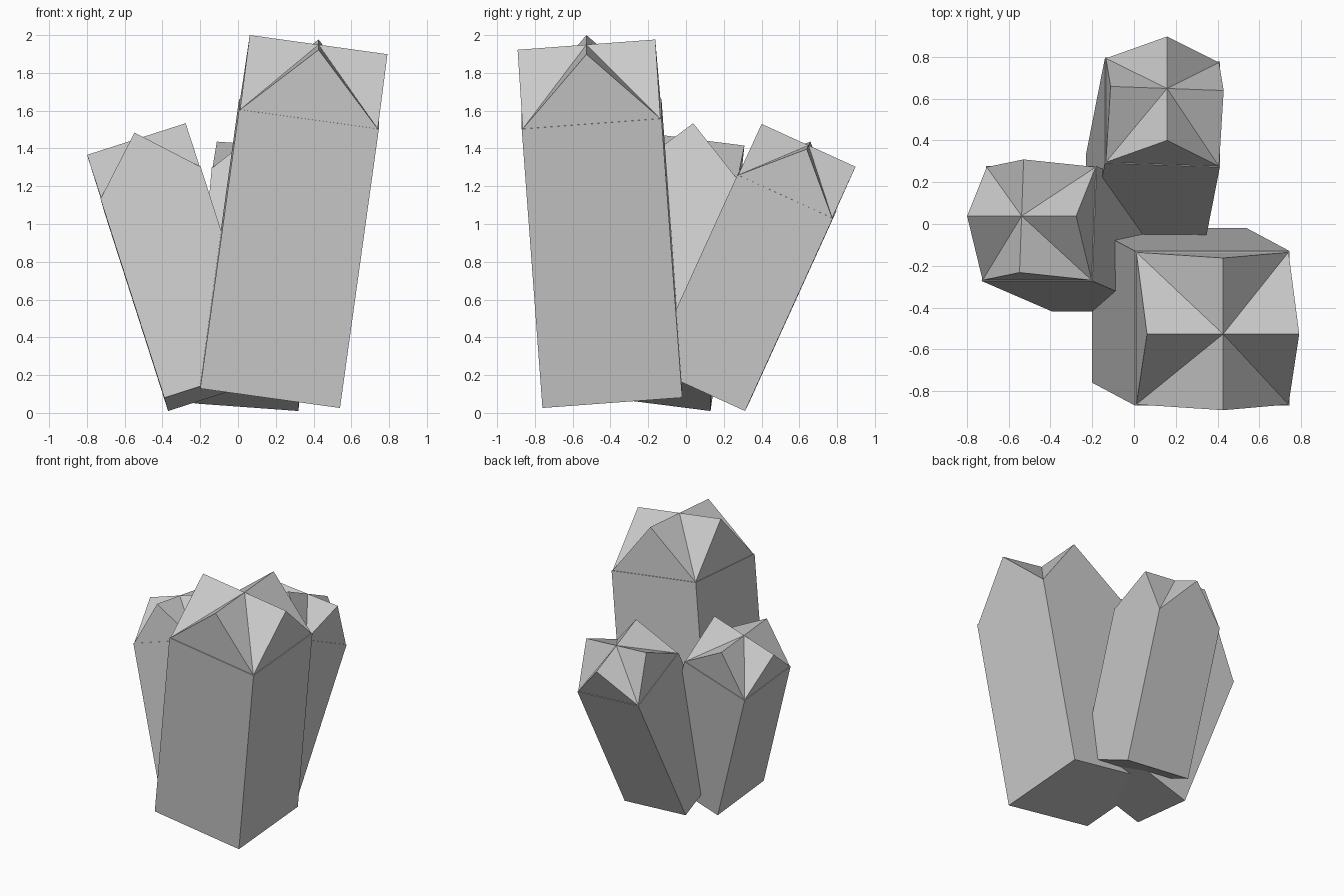
import bpy, bmesh
from mathutils import Vector

if "Cube" in bpy.data.objects:
    bpy.data.objects.remove(bpy.data.objects["Cube"])


def crystal(name, base, u, v, length):
    """Leaning square prism topped by a cross-gabled cap; u, v are full side vectors."""
    base, u, v = Vector(base), Vector(u) / 2, Vector(v) / 2
    axis = u.cross(v).normalized()
    size = (u.length + v.length) / 2
    eave = base + axis * length
    ridge = eave + axis * size
    signs = [(-1, -1), (1, -1), (1, 1), (-1, 1)]
    inset = 0.985
    bm = bmesh.new()

    def ring(centre, s):
        return [bm.verts.new(centre + (u * a + v * b) * s) for a, b in signs]

    bottom, top, cap = ring(base, 1), ring(eave, 1), ring(eave, inset)
    mids = [bm.verts.new(ridge + d * inset) for d in (-v, u, v, -u)]
    apex = bm.verts.new(ridge)

    # Body sides, tiny ledge, gables and roof slopes
    bm.faces.new(bottom[::-1])
    for i in range(4):
        j = (i + 1) % 4
        bm.faces.new((bottom[i], bottom[j], top[j], top[i]))
        bm.faces.new((top[i], top[j], cap[j], cap[i]))
        bm.faces.new((cap[i], cap[j], mids[i]))
        bm.faces.new((mids[i], cap[j], apex))
        bm.faces.new((cap[i], mids[i], apex))
    bmesh.ops.recalc_face_normals(bm, faces=bm.faces)

    mesh = bpy.data.meshes.new(name)
    bm.to_mesh(mesh)
    bm.free()
    obj = bpy.data.objects.new(name, mesh)
    bpy.context.collection.objects.link(obj)


# Tall front crystal and two shorter ones leaning away
crystal("tall_crystal", (0.17, -0.39, 0.105), (0.74, 0, -0.103), (0, 0.74, 0.055), 1.495)
crystal("left_crystal", (-0.115, -0.145, 0.13), (0.53, 0, 0.17), (0.02, 0.55, -0.07), 1.12)
crystal("back_crystal", (0.045, 0.07, 0.145), (0.55, -0.02, -0.04), (0, 0.505, -0.23), 1.125)
